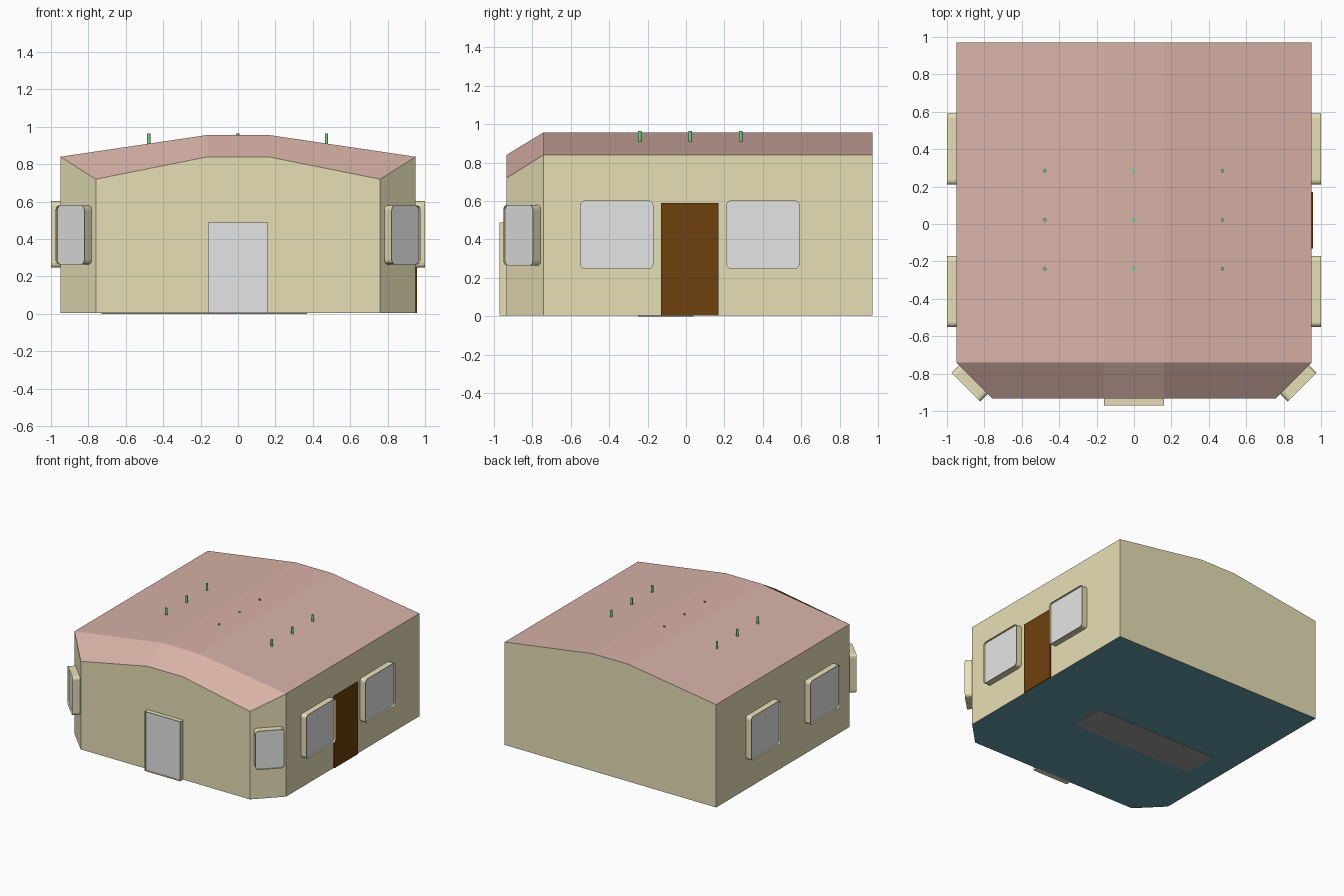
import bpy, bmesh, math
from mathutils import Vector, Matrix

if "Cube" in bpy.data.objects:
    bpy.data.objects.remove(bpy.data.objects["Cube"])


def material(name, r, g, b):
    lin = lambda c: ((c / 255 + 0.055) / 1.055) ** 2.4
    m = bpy.data.materials.new(name)
    m.diffuse_color = (lin(r), lin(g), lin(b), 1)
    m.use_nodes = True
    m.node_tree.nodes["Principled BSDF"].inputs["Base Color"].default_value = m.diffuse_color
    return m


WALL = material("cream_wall", 231, 223, 182)
ROOF = material("pink_roof", 216, 178, 167)
FLOOR = material("teal_floor", 100, 154, 169)
GLASS = material("pale_grey", 229, 229, 229)
WOOD = material("brown_wood", 110, 64, 12)
MAT = material("mid_grey", 156, 156, 156)
GREEN = material("green", 95, 225, 125)


def finish(name, bm, *mats):
    bmesh.ops.recalc_face_normals(bm, faces=bm.faces)
    me = bpy.data.meshes.new(name)
    bm.to_mesh(me)
    bm.free()
    for m in mats:
        me.materials.append(m)
    ob = bpy.data.objects.new(name, me)
    bpy.context.collection.objects.link(ob)
    return ob


def box(name, lo, hi, mat):
    lo, hi = Vector(lo), Vector(hi)
    bm = bmesh.new()
    bmesh.ops.create_cube(bm, size=1, matrix=Matrix.Translation((lo + hi) / 2)
                          @ Matrix.Diagonal((*(hi - lo), 1)))
    return finish(name, bm, mat)


# House shell: gable profile lofted back to front, narrowing at the front
def profile(y, half, eave, ridge):
    return [(-half, y, 0.005), (-half, y, eave), (-0.16, y, ridge),
            (0.16, y, ridge), (half, y, eave), (half, y, 0.005)]


bm = bmesh.new()
rings = [[bm.verts.new(p) for p in profile(*a)] for a in
         ((0.97, 0.95, 0.84, 0.957), (-0.74, 0.95, 0.84, 0.957), (-0.932, 0.76, 0.72, 0.84))]
for a, b in zip(rings, rings[1:]):
    for i in range(6):
        j = (i + 1) % 6
        bm.faces.new((a[i], a[j], b[j], b[i]))
bm.faces.new(rings[0])
bm.faces.new(rings[-1])
bmesh.ops.recalc_face_normals(bm, faces=bm.faces)
for f in bm.faces:
    f.material_index = 1 if f.normal.z > 0.3 else 2 if f.normal.z < -0.9 else 0
finish("house_shell", bm, WALL, ROOF, FLOOR)


# Rounded rectangle outline in local (across, up) coordinates
def outline(w, h, r):
    if r <= 0:
        return [(-w / 2, -h / 2), (w / 2, -h / 2), (w / 2, h / 2), (-w / 2, h / 2)]
    pts = []
    for k, (sx, sy) in enumerate(((1, 1), (-1, 1), (-1, -1), (1, -1))):
        for s in range(4):
            a = math.pi / 2 * (k + s / 3)
            pts.append((sx * (w / 2 - r) + r * math.cos(a), sy * (h / 2 - r) + r * math.sin(a)))
    return pts


# Thin projecting frame with a pane set slightly back inside it
def framed(name, base, normal, w, h, depth, r, recess):
    n = Vector(normal).normalized()
    u = Vector((0, 0, 1)).cross(n)
    base, rim = Vector(base), 0.002

    def ring(bm, inset, d):
        return [bm.verts.new(base + u * x + Vector((0, 0, y)) + n * d)
                for x, y in outline(w - 2 * inset, h - 2 * inset, r - inset)]

    bm = bmesh.new()
    loops = [ring(bm, 0, -0.003), ring(bm, 0, depth), ring(bm, rim, depth), ring(bm, rim, -0.003)]
    for a, b in zip(loops, loops[1:] + loops[:1]):
        for i in range(len(a)):
            j = (i + 1) % len(a)
            bm.faces.new((a[i], a[j], b[j], b[i]))
    finish(name + "_frame", bm, WALL)
    bm = bmesh.new()
    f = bm.faces.new(ring(bm, rim, depth - recess))
    f.normal_update()
    finish(name + "_pane", bm, GLASS)


# Side and corner windows on both sides
for s, side in ((-1, "left"), (1, "right")):
    for y, where in ((-0.36, "front"), (0.40, "rear")):
        framed(f"{side}_{where}_window", (s * 0.95, y, 0.425), (s, 0, 0), 0.38, 0.355, 0.05, 0.024, 0.015)
    framed(f"{side}_corner_window", (s * 0.859, -0.833, 0.422), (s, -1, 0), 0.217, 0.315, 0.056, 0.024, 0.012)

# Front door, side door, underside plate
framed("front_door", (0, -0.93, 0.247), (0, -1, 0), 0.32, 0.484, 0.04, 0, 0.015)
box("side_door", (0.949, -0.13, 0.005), (0.958, 0.17, 0.59), WOOD)
box("underside_plate", (-0.73, -0.25, 0.0), (0.37, 0.04, 0.006), MAT)

# Small rods poking through the roof
for i, x in enumerate((-0.477, -0.002, 0.473)):
    for j, y in enumerate((-0.24, 0.022, 0.284)):
        bm = bmesh.new()
        bmesh.ops.create_cone(bm, cap_ends=True, segments=16, radius1=0.009, radius2=0.009,
                              depth=0.075, matrix=Matrix.Translation((x, y, 0.9265)))
        for f in bm.faces:
            f.smooth = len(f.verts) == 4
        finish(f"roof_rod_{i}_{j}", bm, GREEN)
